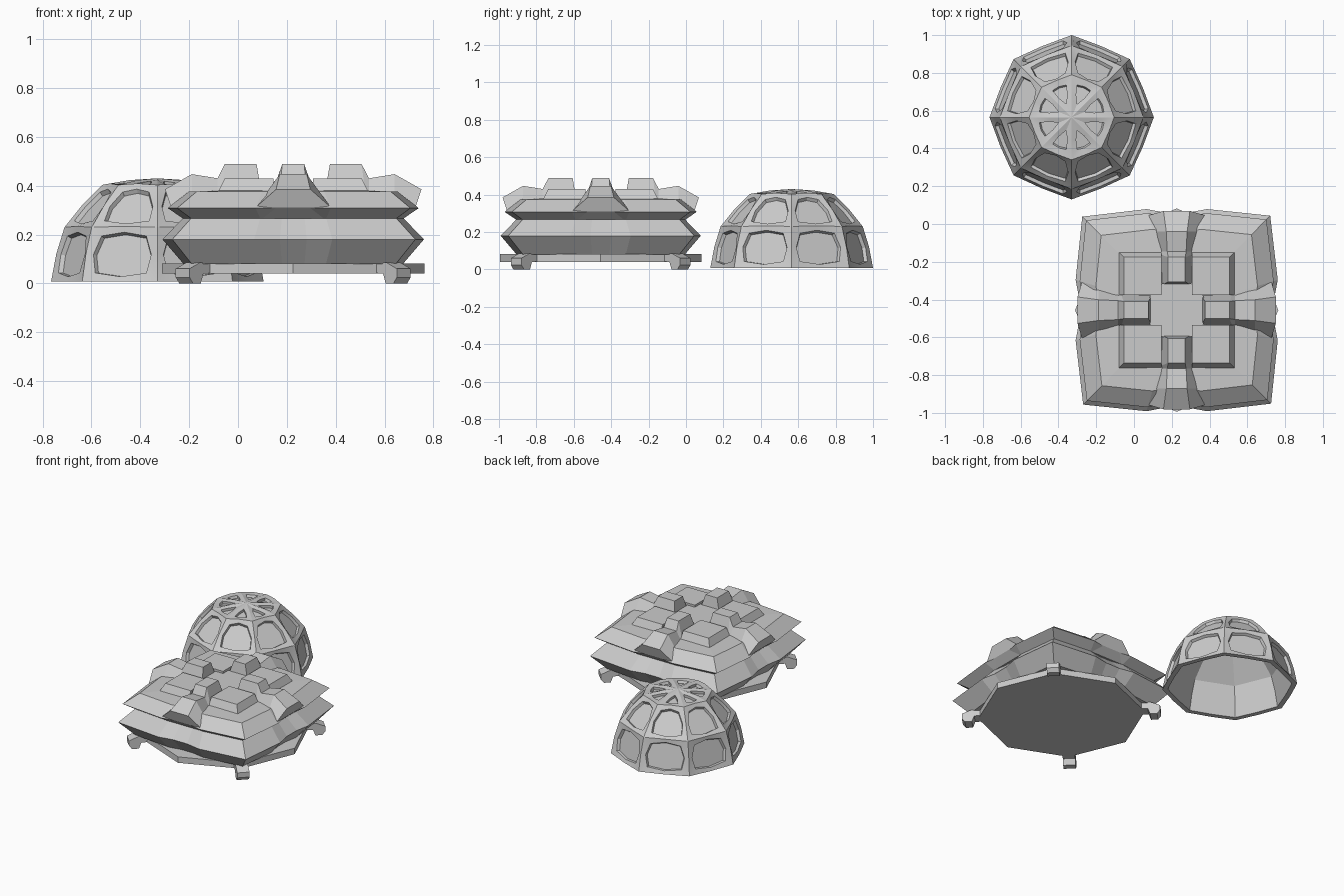
import bpy, bmesh, math
from mathutils import Vector, Matrix

if "Cube" in bpy.data.objects:
    bpy.data.objects.remove(bpy.data.objects["Cube"])

grey = bpy.data.materials.new("light grey")
grey.diffuse_color = (0.6, 0.6, 0.6, 1)
grey.use_nodes = True
grey.node_tree.nodes["Principled BSDF"].inputs["Base Color"].default_value = grey.diffuse_color


def finish(bm, name, loc, smooth=None):
    bmesh.ops.remove_doubles(bm, verts=bm.verts, dist=0.0003)
    bmesh.ops.recalc_face_normals(bm, faces=bm.faces)
    me = bpy.data.meshes.new(name)
    bm.to_mesh(me)
    bm.free()
    me.materials.append(grey)
    ob = bpy.data.objects.new(name, me)
    ob.location = loc
    bpy.context.collection.objects.link(ob)
    if smooth:
        bpy.ops.object.select_all(action='DESELECT')
        ob.select_set(True)
        bpy.context.view_layer.objects.active = ob
        bpy.ops.object.shade_smooth_by_angle(angle=math.radians(smooth))
    return ob


def face(bm, pts):
    bm.faces.new([bm.verts.new(p) for p in pts])


def loft(bm, rings, caps=True):
    n = len(rings[0])
    for a, b in zip(rings, rings[1:]):
        for i in range(n):
            j = (i + 1) % n
            face(bm, [a[i], a[j], b[j], b[i]])
    if caps:
        face(bm, rings[0])
        face(bm, rings[-1])


def spun(points, k):
    m = Matrix.Rotation(k * math.pi / 2, 3, 'Z')
    return [m @ Vector(p) for p in points]


# Dome: eight-sided ribbed shell with recessed rounded panels
RINGS = [(0.435, 0.0), (0.38, 0.222), (0.225, 0.395), (0, 0.422)]


def dome_point(i, k):
    r, z = RINGS[k]
    a = i * math.pi / 4
    return Vector((r * math.cos(a), r * math.sin(a), z))


bm = bmesh.new()
for i in range(8):
    for k in range(3):
        corners = [dome_point(i, k), dome_point(i + 1, k), dome_point(i + 1, k + 1)]
        if k < 2:
            corners.append(dome_point(i, k + 1))
        n = len(corners)
        c = sum(corners, Vector()) / n
        inward = -c.normalized()
        edge, rim, deep = [], [], []
        fc, fm = (0.68, 0.82) if n == 4 else (0.45, 0.55)
        for q in range(n):
            p = corners[q]
            m = (p + corners[(q + 1) % n]) / 2
            for pt, f in ((p, fc), (m, fm)):
                out = pt * 1.015 if pt is m else pt
                edge.append(out)
                rim.append(c + (pt - c) * f + inward * 0.002)
                deep.append(c + (pt - c) * f * 0.94 + inward * 0.02)
        loft(bm, [edge, rim, deep], caps=False)
        face(bm, deep)
        inner = [p * 0.92 for p in edge]
        face(bm, inner)
        if k == 0:  # bottom rim
            for q in range(2):
                face(bm, [edge[q], edge[q + 1], inner[q + 1], inner[q]])
finish(bm, "dome", (-0.33, 0.565, 0.008), 25)

C = (0.226, -0.456, 0)

# Base plate: octagon with points at the middle of each side
bm = bmesh.new()
loft(bm, [[(0.538 * math.cos(i * math.pi / 4), 0.538 * math.sin(i * math.pi / 4), z)
           for i in range(8)] for z in (0.04, 0.082)])
finish(bm, "base_plate", C)

# Hull: two flared tiers with bowed sides
side = [(0.5, -0.495, 0), (0.535, -0.16, 0), (0.515, -0.055, 0),
        (0.515, 0.055, 0), (0.535, 0.16, 0)]
outline = [p for k in range(4) for p in spun(side, k)]
bm = bmesh.new()
loft(bm, [[(p.x * s, p.y * s, z) for p in outline] for s, z in
          ((0.84, 0.08), (1, 0.18), (0.845, 0.266), (0.96, 0.308),
           (0.80, 0.375), (0.58, 0.38))])
finish(bm, "hull_tiers", C)

# Corner blocks on the roof
for k in range(4):
    bm = bmesh.new()
    loft(bm, [spun([(a, a, z), (b, a, z), (b, b, z), (a, b, z)], k)
              for a, b, z in ((0.08, 0.31, 0.37), (0.08, 0.28, 0.43))])
    finish(bm, f"roof_corner_block_{k + 1}", C)

# Buttress ridges: radius, height and half width of crest, then of foot
SECTIONS = [(0.15, 0.488, 0.045, 0.13, 0.37, 0.08),
            (0.28, 0.488, 0.045, 0.295, 0.37, 0.085),
            (0.31, 0.43, 0.05, 0.31, 0.36, 0.09),
            (0.415, 0.447, 0.055, 0.415, 0.35, 0.125),
            (0.525, 0.385, 0.07, 0.50, 0.31, 0.155),
            (0.50, 0.31, 0.155, 0.48, 0.30, 0.155),
            (0.45, 0.266, 0.12, 0.40, 0.27, 0.12)]
for k in range(4):
    bm = bmesh.new()
    loft(bm, [spun([(r, -w, z), (r, w, z), (rb, wb, zb), (rb, -wb, zb)], k)
              for r, z, w, rb, zb, wb in SECTIONS])
    finish(bm, f"buttress_ridge_{k + 1}", C)

# Round deck in the roof centre
bm = bmesh.new()
loft(bm, [[(0.16 * math.cos(i * math.pi / 12), 0.16 * math.sin(i * math.pi / 12), z)
           for i in range(24)] for z in (0.37, 0.415)])
finish(bm, "centre_deck", C)

# Feet on the four diagonals
FOOT = [(0.46, 0.085), (0.58, 0.085), (0.64, 0.06), (0.64, 0.025), (0.62, 0),
        (0.575, 0), (0.56, 0.04), (0.46, 0.045)]
for k in range(4):
    bm = bmesh.new()
    turn = Matrix.Rotation(math.pi / 4, 3, 'Z')
    loft(bm, [spun([turn @ Vector((r, y, z)) for r, z in FOOT], k) for y in (-0.04, 0.04)])
    finish(bm, f"foot_{k + 1}", C)
